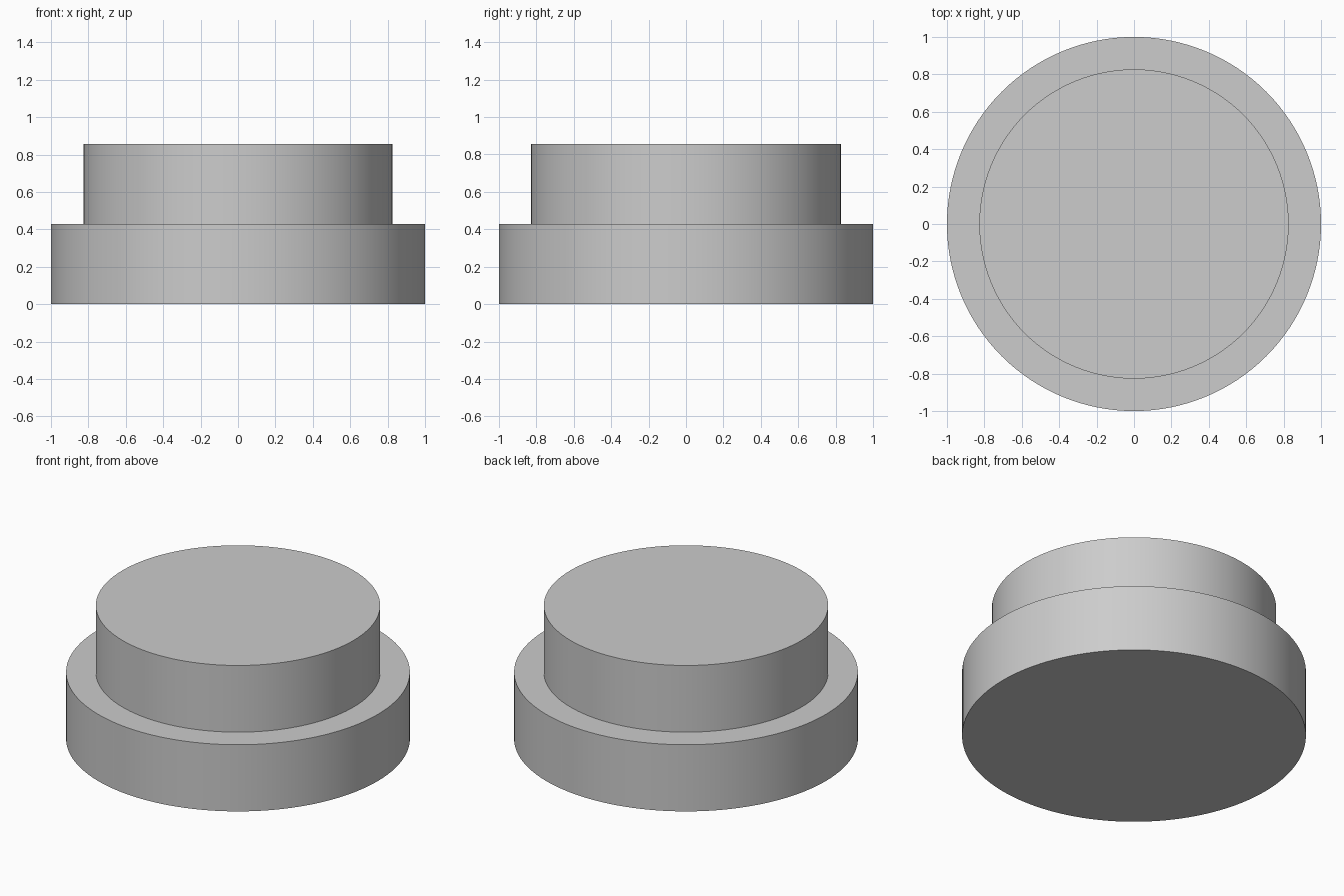
import bpy, bmesh
from math import radians, tau
from mathutils import Vector

cube = bpy.data.objects.get("Cube")
if cube:
    bpy.data.objects.remove(cube, do_unlink=True)

BASE_R, TOP_R = 1.0, 0.827
STEP_Z, TOP_Z = 0.428, 0.856
SIDES = 128

# Single grey material
grey = bpy.data.materials.new("light_grey")
grey.use_nodes = True
color = (0.604, 0.604, 0.604, 1)
grey.diffuse_color = color
grey.node_tree.nodes["Principled BSDF"].inputs["Base Color"].default_value = color

# Stepped profile revolved around the z axis
profile = [(0, 0), (BASE_R, 0), (BASE_R, STEP_Z), (TOP_R, STEP_Z), (TOP_R, TOP_Z), (0, TOP_Z)]
bm = bmesh.new()
verts = [bm.verts.new((r, 0, z)) for r, z in profile]
edges = [bm.edges.new(pair) for pair in zip(verts, verts[1:])]
bmesh.ops.spin(bm, geom=verts + edges, cent=Vector(), axis=Vector((0, 0, 1)),
               angle=tau, steps=SIDES, use_merge=True)
bmesh.ops.remove_doubles(bm, verts=bm.verts, dist=0.0001)
bmesh.ops.recalc_face_normals(bm, faces=bm.faces)

mesh = bpy.data.meshes.new("stepped_disc")
bm.to_mesh(mesh)
bm.free()
mesh.materials.append(grey)
disc = bpy.data.objects.new("stepped_disc", mesh)
bpy.context.collection.objects.link(disc)

# Smooth walls with crisp rims
bpy.ops.object.select_all(action="DESELECT")
disc.select_set(True)
bpy.context.view_layer.objects.active = disc
bpy.ops.object.shade_smooth_by_angle(angle=radians(30))
